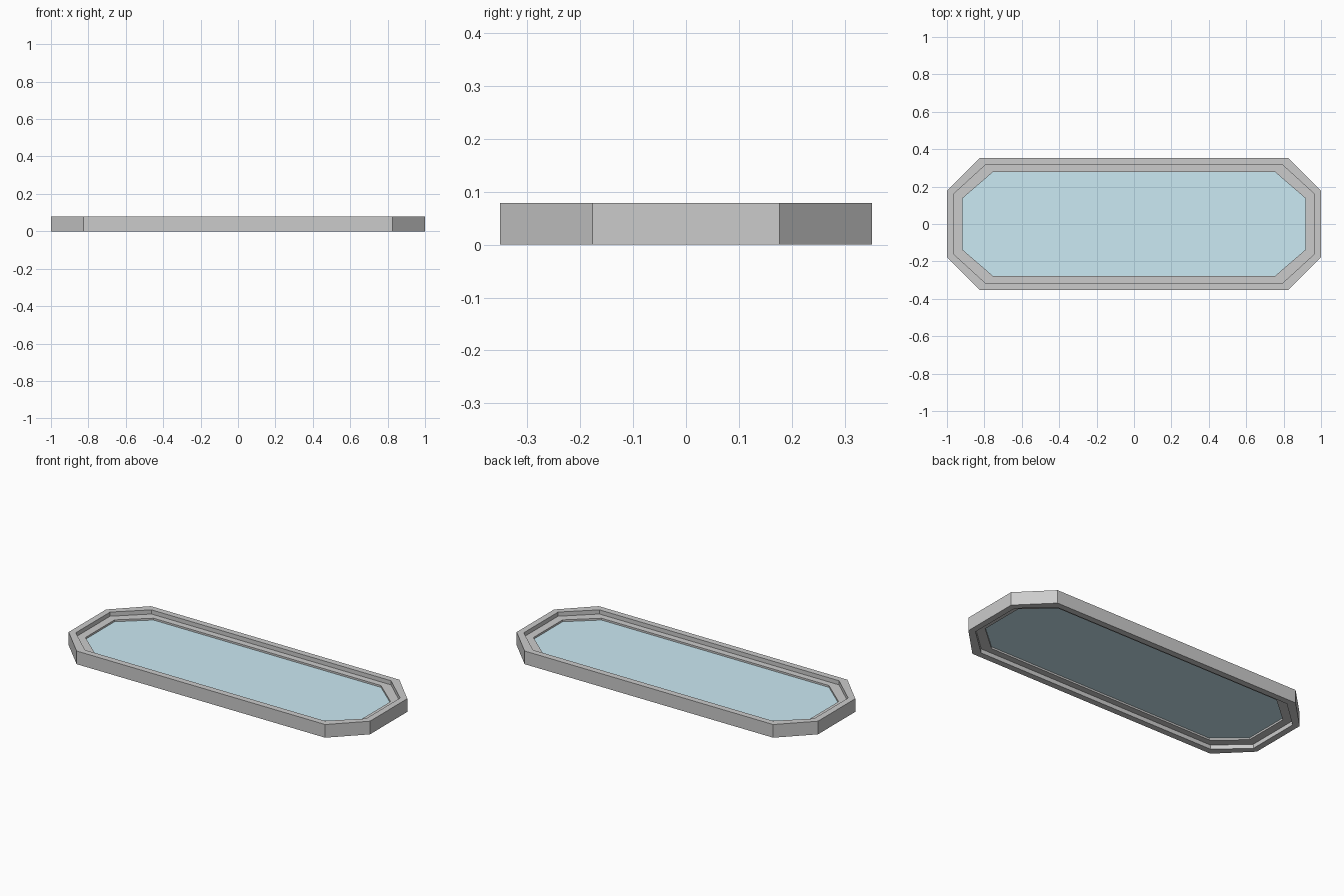
import bpy, bmesh

if "Cube" in bpy.data.objects:
    bpy.data.objects.remove(bpy.data.objects["Cube"])

# Octagon outlines: half length, half width, x and y where the corner cut starts
OUTER = (1.0, 0.352, 0.825, 0.177)
MIDDLE = (0.963, 0.315, 0.795, 0.162)
INNER = (0.916, 0.277, 0.755, 0.138)


def octagon(bm, outline, z):
    a, b, c, d = outline
    quarter = [(a, d), (c, b)]
    pts = quarter + [(-x, y) for x, y in reversed(quarter)]
    pts += [(-x, -y) for x, y in pts]
    return [bm.verts.new((x, y, z)) for x, y in pts]


def finish(bm, name):
    bmesh.ops.recalc_face_normals(bm, faces=bm.faces)
    mesh = bpy.data.meshes.new(name)
    bm.to_mesh(mesh)
    bm.free()
    obj = bpy.data.objects.new(name, mesh)
    bpy.context.collection.objects.link(obj)
    return obj


def ring(name, outer, inner, z0, z1):
    bm = bmesh.new()
    loops = [octagon(bm, o, z) for o, z in
             ((outer, z0), (outer, z1), (inner, z1), (inner, z0))]
    for k in range(4):
        p, q = loops[k], loops[(k + 1) % 4]
        for i in range(8):
            j = (i + 1) % 8
            bm.faces.new((p[i], p[j], q[j], q[i]))
    return finish(bm, name)


def panel(name, outline, z0, z1):
    bm = bmesh.new()
    low, high = octagon(bm, outline, z0), octagon(bm, outline, z1)
    bm.faces.new(low)
    bm.faces.new(high)
    for i in range(8):
        j = (i + 1) % 8
        bm.faces.new((low[i], low[j], high[j], high[i]))
    return finish(bm, name)


# Tall outer frame and recessed inner ledge
ring("outer_frame", OUTER, MIDDLE, 0.0, 0.079)
ring("inner_frame", MIDDLE, INNER, 0.025, 0.054)

# Thin glass pane set inside the ledge
pane = panel("glass_pane", INNER, 0.036, 0.043)
mat = bpy.data.materials.new("pale_blue_glass")
mat.diffuse_color = (0.6, 0.82, 0.9, 1.0)
mat.use_nodes = True
mat.node_tree.nodes["Principled BSDF"].inputs["Base Color"].default_value = mat.diffuse_color
pane.data.materials.append(mat)
